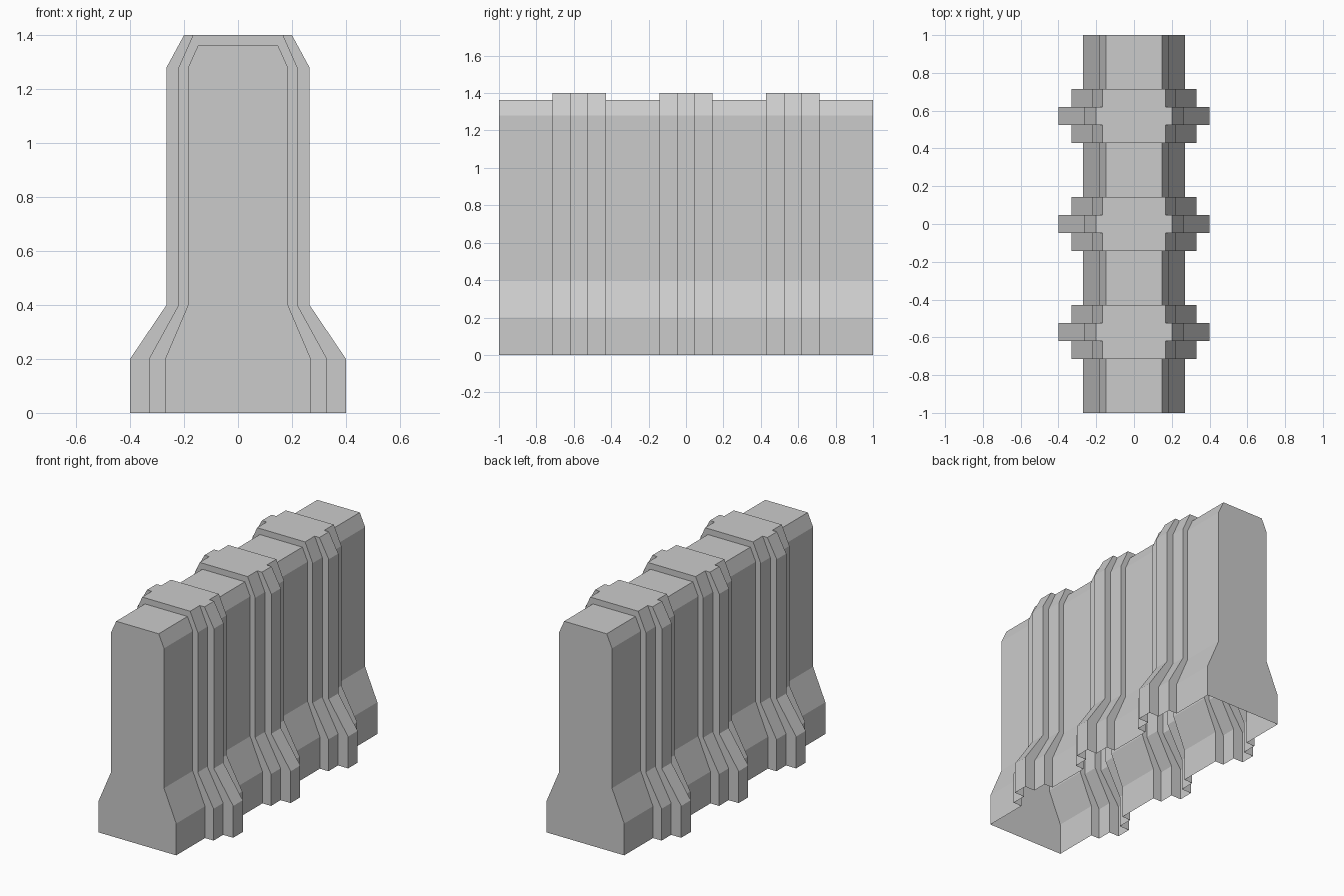
import bpy, bmesh

if "Cube" in bpy.data.objects:
    bpy.data.objects.remove(bpy.data.objects["Cube"])


def profile(base, shoulder, top, height):
    """Cross-section from the left foot over the top to the right foot."""
    half = [(base, 0), (base, 0.2), (shoulder, 0.4), (shoulder, 1.28), (top, height)]
    return [(-x, z) for x, z in half] + [(x, z) for x, z in reversed(half)]


# Three cross-sections: plain wall, rib flank, rib core
WALL = profile(0.27, 0.185, 0.148, 1.362)
FLANK = profile(0.33, 0.22, 0.167, 1.4)
CORE = profile(0.40, 0.265, 0.20, 1.4)

# Sections along the length: wall panels alternating with stepped ribs
STEP = 2 / 21
sections = [(3, WALL)] + [(1, FLANK), (1, CORE), (1, FLANK), (3, WALL)] * 3

bm = bmesh.new()


def ring(section, y):
    return [bm.verts.new((x, y, z)) for x, z in section]


def bridge(a, b):
    for i in range(len(a) - 1):
        face = bm.faces.new((a[i], a[i + 1], b[i + 1], b[i]))
        if face.calc_area() < 1e-6:     # flush tops need no step face
            bm.faces.remove(face)


# Hollow shell, open underneath
y, last = -1.0, None
for length, section in sections:
    start = ring(section, y)
    if last:
        bridge(last, start)
    else:
        bm.faces.new(start[::-1])       # front end cap
    y += length * STEP
    last = ring(section, y)
    bridge(start, last)
bm.faces.new(last)                      # back end cap

mesh = bpy.data.meshes.new("ribbed_wall")
bm.to_mesh(mesh)
bm.free()
bpy.context.collection.objects.link(bpy.data.objects.new("ribbed_wall", mesh))
